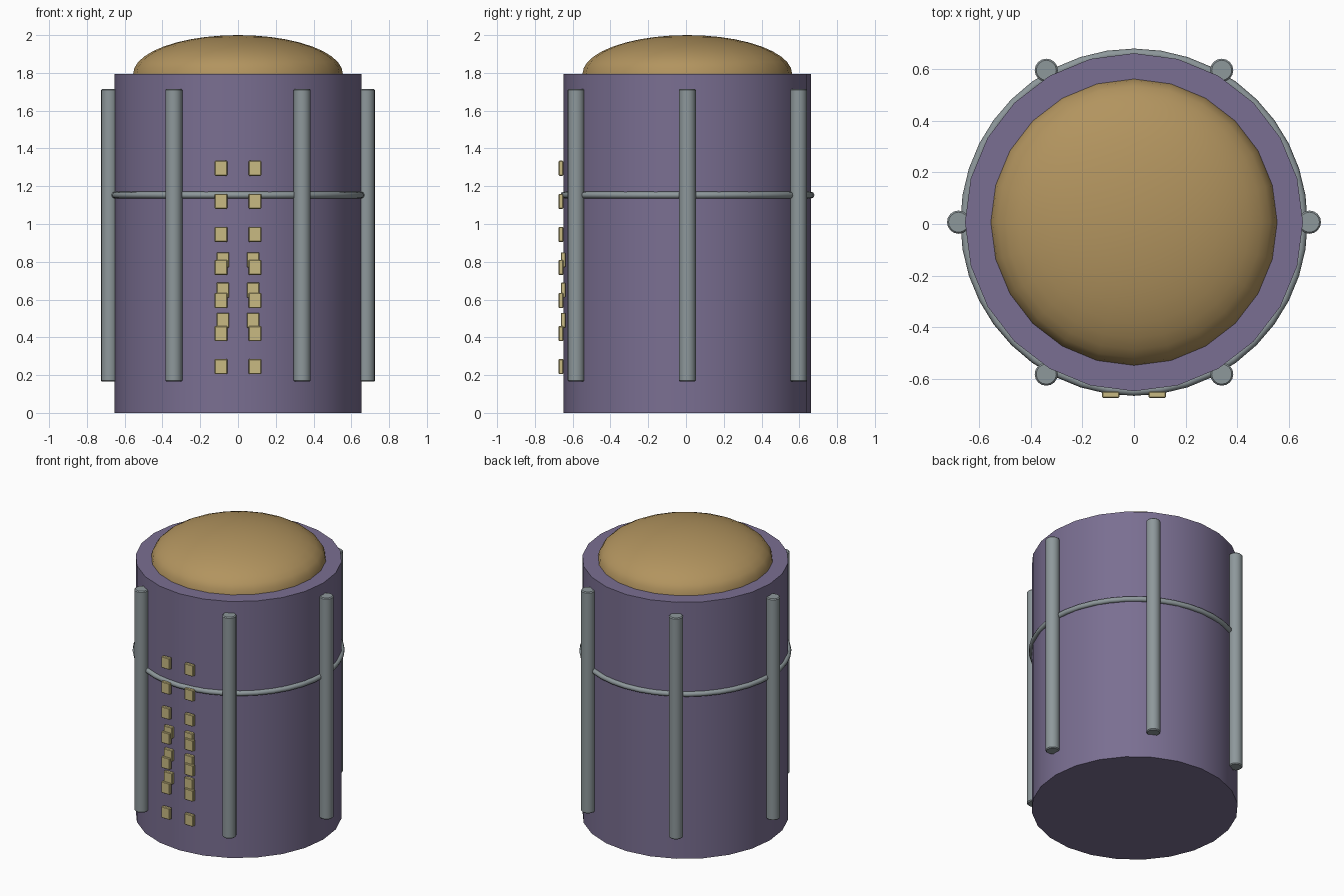
import bpy, bmesh, math
from mathutils import Matrix

if "Cube" in bpy.data.objects:
    bpy.data.objects.remove(bpy.data.objects["Cube"])

CY = 0.007          # axis of the tank in y
BODY_R, BODY_TOP = 0.655, 1.795


def material(name, rgb):
    m = bpy.data.materials.new(name)
    m.diffuse_color = (*rgb, 1)
    m.use_nodes = True
    m.node_tree.nodes["Principled BSDF"].inputs["Base Color"].default_value = m.diffuse_color
    return m


PURPLE = material("muted purple", (0.195, 0.159, 0.287))
GOLD = material("ochre", (0.445, 0.296, 0.114))
STEEL = material("grey steel", (0.27, 0.314, 0.328))
PALE = material("pale yellow", (0.578, 0.491, 0.223))


def smooth(ob, degrees):
    bpy.ops.object.select_all(action='DESELECT')
    ob.select_set(True)
    bpy.context.view_layer.objects.active = ob
    bpy.ops.object.shade_smooth_by_angle(angle=math.radians(degrees))


def finish(bm, name, mat, bevel=0.0, smooth_angle=None):
    bmesh.ops.recalc_face_normals(bm, faces=bm.faces)
    me = bpy.data.meshes.new(name)
    bm.to_mesh(me)
    bm.free()
    ob = bpy.data.objects.new(name, me)
    bpy.context.collection.objects.link(ob)
    me.materials.append(mat)
    if bevel:
        mod = ob.modifiers.new("soft edges", 'BEVEL')
        mod.width, mod.segments = bevel, 1
        mod.limit_method = 'ANGLE'
        mod.angle_limit = math.radians(50)
    if smooth_angle:
        smooth(ob, smooth_angle)
    return ob


def cylinder(name, mat, x, y, z0, z1, r, sides, bevel=0.0):
    bm = bmesh.new()
    bmesh.ops.create_cone(bm, cap_ends=True, segments=sides, radius1=r, radius2=r,
                          depth=z1 - z0, matrix=Matrix.Translation((x, y, (z0 + z1) / 2)))
    return finish(bm, name, mat, bevel, 35)


# Tank body
cylinder("tank_body", PURPLE, 0, CY, 0, BODY_TOP, BODY_R, 24)

# Domed cap: upper half of a flattened sphere
bm = bmesh.new()
bmesh.ops.create_uvsphere(bm, u_segments=24, v_segments=20, radius=1)
bmesh.ops.delete(bm, geom=[v for v in bm.verts if v.co.z < -0.01], context='VERTS')
bmesh.ops.transform(bm, verts=bm.verts, matrix=Matrix.Translation((0, CY, BODY_TOP))
                    @ Matrix.Diagonal((0.555, 0.555, 2.0 - BODY_TOP, 1)))
bmesh.ops.holes_fill(bm, edges=[e for e in bm.edges if e.is_boundary])
finish(bm, "domed_cap", GOLD, smooth_angle=40)

# Vertical pipes around the body
for i in range(6):
    a = math.radians(60 * i)
    cylinder(f"side_pipe_{i + 1}", STEEL, 0.68 * math.cos(a), CY + 0.68 * math.sin(a),
             0.165, 1.715, 0.045, 16, 0.006)

# Hoop around the body
bpy.ops.mesh.primitive_torus_add(location=(0, CY, 1.153), major_radius=0.655,
                                 minor_radius=0.018, major_segments=40, minor_segments=8)
hoop = bpy.context.object
hoop.name = "hoop"
hoop.data.materials.append(STEEL)
smooth(hoop, 60)


# Window blocks: one tall double column and a shorter one set slightly deeper
def window_column(name, x, y, z_list):
    for side, sx in (("left", -1), ("right", 1)):
        for i, z in enumerate(z_list):
            bm = bmesh.new()
            bmesh.ops.create_cube(bm, size=1, matrix=Matrix.Translation((sx * x, y, z))
                                  @ Matrix.Diagonal((0.067, 0.025, 0.08, 1)))
            finish(bm, f"{name}_{side}_{i + 1}", PALE, 0.004)


window_column("window", 0.09, -0.662, [0.245 + 0.175 * i for i in range(7)])
window_column("inner_window", 0.08, -0.65, [0.49 + 0.16 * i for i in range(3)])
